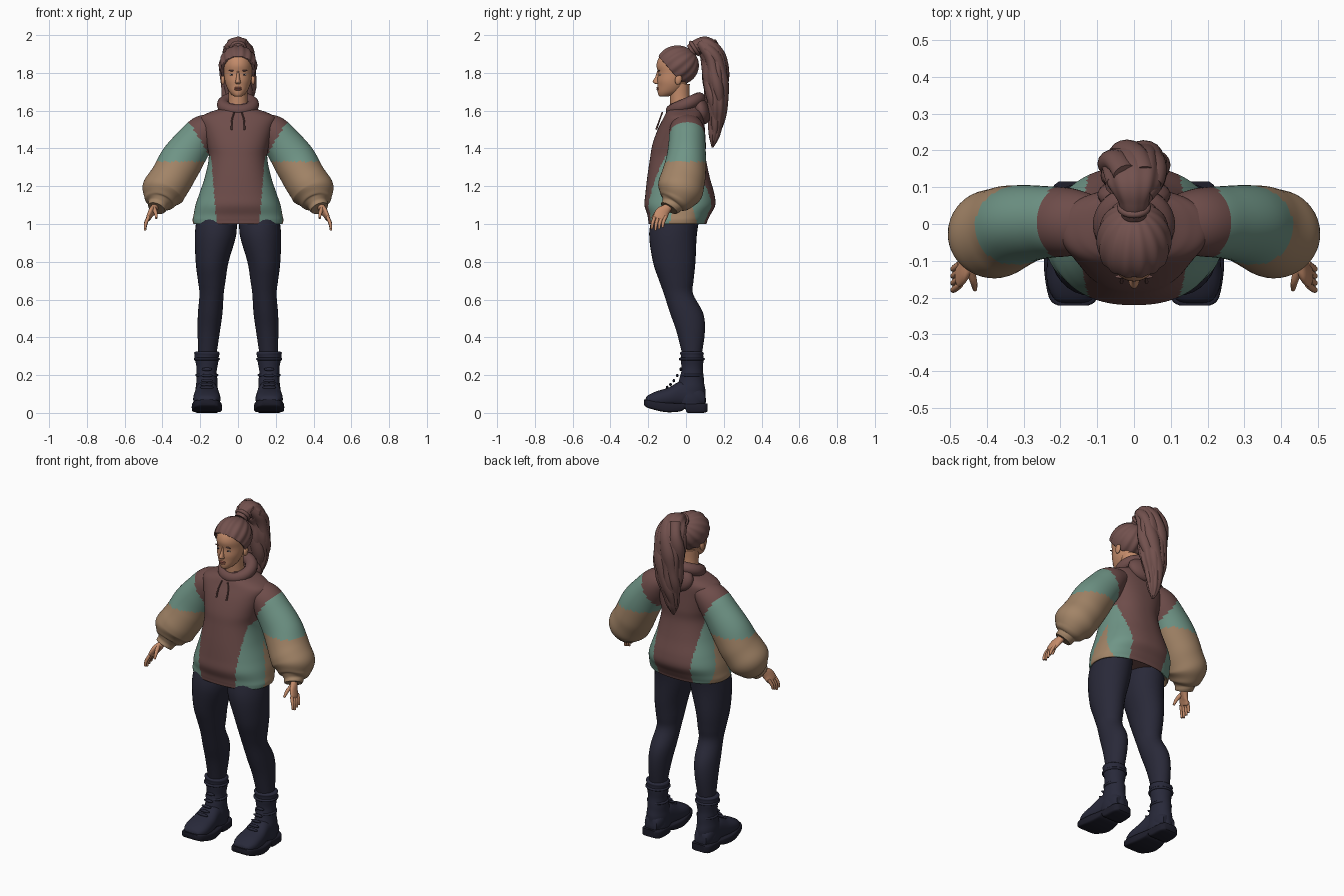
import bpy, bmesh, math
from mathutils import Vector, Matrix

if "Cube" in bpy.data.objects:
    bpy.data.objects.remove(bpy.data.objects["Cube"], do_unlink=True)


def material(name, *rgb):
    mat = bpy.data.materials.new(name)
    mat.use_nodes = True
    mat.diffuse_color = (*rgb, 1)
    shader = next(n for n in mat.node_tree.nodes if n.type == 'BSDF_PRINCIPLED')
    shader.inputs["Base Color"].default_value = (*rgb, 1)
    shader.inputs["Roughness"].default_value = .8
    return mat


MAROON = material("maroon cloth", .155, .073, .068)
GREEN = material("sage cloth", .16, .30, .24)
TAN = material("tan cloth", .36, .23, .135)
SKIN = material("skin", .55, .26, .145)
HAIR = material("hair", .17, .083, .076)
NAVY = material("navy leggings", .022, .022, .04)
BOOT = material("boot leather", .021, .022, .042)
SOLE = material("boot sole", .013, .013, .024)
WHITE = material("eye white", .5, .45, .42)
LIP = material("lip", .38, .13, .09)


def finish(name, bm, mats, mirror=False, paint=None):
    """Turn a bmesh into a smooth object, optionally painted and mirrored."""
    bmesh.ops.recalc_face_normals(bm, faces=bm.faces)
    if paint:
        for f in bm.faces:
            f.material_index = paint(f.calc_center_median())
    mesh = bpy.data.meshes.new(name)
    bm.to_mesh(mesh)
    bm.free()
    for m in mats:
        mesh.materials.append(m)
    mesh.shade_smooth()
    mesh.set_sharp_from_angle(angle=math.radians(50))
    ob = bpy.data.objects.new(name, mesh)
    bpy.context.scene.collection.objects.link(ob)
    if mirror:
        ob.modifiers.new("mirror", 'MIRROR')
    return ob


def smooth_rows(rows, sub):
    """Catmull-Rom interpolation of the section rows."""
    out = []
    for i in range(len(rows) - 1):
        quad = [rows[max(i - 1, 0)], rows[i], rows[i + 1], rows[min(i + 2, len(rows) - 1)]]
        for k in range(sub):
            t = k / sub
            out.append([b + .5 * t * (c - a + t * (2*a - 5*b + 4*c - d + t * (3*(b - c) + d - a)))
                        for a, b, c, d in zip(*quad)])
    return out + [list(rows[-1])]


def loft(name, rows, mats, axis='x', segs=24, sub=4, power=2, bump=None, paint=None, mirror=False):
    """Skin sections (x, y, z, radius a, radius b); flat-z, flat-y or across the path."""
    pts = smooth_rows(rows, sub)
    bm = bmesh.new()
    rings = []
    for i, p in enumerate(pts):
        if axis == 'flat_z':
            u, v = Vector((1, 0, 0)), Vector((0, 1, 0))
        elif axis == 'flat_y':
            u, v = Vector((1, 0, 0)), Vector((0, 0, 1))
        else:
            t = (Vector(pts[min(i + 1, len(pts) - 1)][:3]) - Vector(pts[max(i - 1, 0)][:3])).normalized()
            v = Vector((1, 0, 0)) if axis == 'x' else Vector((0, 1, 0))
            v = (v - t * v.dot(t)).normalized()
            u = v.cross(t)
        ring = []
        for k in range(segs):
            a = math.tau * k / segs
            c, s = math.cos(a), math.sin(a)
            f = bump(a, i / len(pts)) if bump else 1
            c = math.copysign(abs(c) ** (2 / power), c) * max(p[3], .002) * f
            s = math.copysign(abs(s) ** (2 / power), s) * max(p[4], .002) * f
            ring.append(bm.verts.new(Vector(p[:3]) + u * c + v * s))
        rings.append(ring)
    for r, q in zip(rings, rings[1:]):
        for k in range(segs):
            n = (k + 1) % segs
            bm.faces.new((r[k], r[n], q[n], q[k]))
    bm.faces.new(rings[0])
    bm.faces.new(rings[-1])
    return finish(name, bm, mats, mirror, paint)


def stack(rows):
    """(z, centre x, half width, front y, back y) to section rows."""
    return [(x, (f + b) / 2, z, w, (b - f) / 2) for z, x, w, f, b in rows]


def along(rows):
    """(y, centre x, half width, low z, high z) to section rows."""
    return [(x, y, (lo + hi) / 2, w, (hi - lo) / 2) for y, x, w, lo, hi in rows]


def blob(name, mat, loc, radii, mirror=False, tilt=0):
    bm = bmesh.new()
    bmesh.ops.create_uvsphere(bm, u_segments=20, v_segments=12, radius=1)
    bm.transform(Matrix.Translation(loc) @ Matrix.Rotation(tilt, 4, 'X') @ Matrix.Diagonal((*radii, 1)))
    return finish(name, bm, [mat], mirror)


def torus(name, mat, loc, major, minor, tilt, mirror=False):
    bm = bmesh.new()
    rot = Matrix.Translation(loc) @ Matrix.Rotation(tilt, 4, 'X')
    grid = [[bm.verts.new(rot @ Vector(((major + minor * math.cos(b)) * math.cos(a),
                                        (major + minor * math.cos(b)) * math.sin(a), minor * math.sin(b))))
             for b in (math.tau * j / 12 for j in range(12))] for a in (math.tau * i / 32 for i in range(32))]
    for i in range(32):
        for j in range(12):
            p, q, m = grid[i], grid[(i + 1) % 32], (j + 1) % 12
            bm.faces.new((p[j], q[j], q[m], p[m]))
    return finish(name, bm, [mat], mirror)


# Sweatshirt: colour panels by position
def panel(c):
    x, z = abs(c.x), c.z
    if z > 1.36:
        return 0 if x < .26 + .6 * (z - 1.545) else 1
    if x < .115 + .08 * (z - 1.02):
        return 0
    return 2 if abs(c.y + .015) < .3 * (1.25 - z) else 1


def sleeve_panel(c):
    return 2 if c.z < 1.33 else 0 if c.x < .26 + .6 * (c.z - 1.545) else 1


CLOTH = [MAROON, GREEN, TAN]
loft("sweatshirt_body", stack([
    (1.03, 0, .2, -.17, .08), (1.0, 0, .232, -.195, .105), (1.02, 0, .24, -.2, .115),
    (1.05, 0, .235, -.205, .13), (1.1, 0, .225, -.22, .155), (1.16, 0, .205, -.215, .15),
    (1.25, 0, .175, -.205, .125), (1.35, 0, .155, -.19, .105), (1.42, 0, .165, -.178, .105),
    (1.5, 0, .185, -.15, .1), (1.56, 0, .2, -.12, .095), (1.59, 0, .155, -.105, .09),
    (1.61, 0, .1, -.09, .085), (1.64, 0, .07, -.08, .07)]),
    CLOTH, 'flat_z', segs=128, sub=8, power=2.3, paint=panel)


def folds(a, t):
    return 1 + .035 * max(0, t - .4) * 2 * math.sin(t * 42 + 1.5 * math.sin(a))


loft("sleeve", [
    (.12, 0, 1.53, .06, .08), (.18, .005, 1.49, .09, .093), (.24, .005, 1.42, .102, .098),
    (.3, 0, 1.335, .114, .106), (.35, -.015, 1.245, .113, .118), (.395, -.035, 1.175, .115, .12),
    (.415, -.06, 1.125, .085, .088), (.422, -.073, 1.105, .056, .06), (.432, -.088, 1.082, .048, .05)],
    CLOTH, 'y', segs=48, sub=8, bump=folds, paint=sleeve_panel, mirror=True)
torus("hood_collar", MAROON, (0, -.002, 1.632), .078, .034, .42)
blob("hood_drape", MAROON, (0, .08, 1.6), (.1, .045, .075), tilt=.3)
loft("drawstring", [(.02, -.125, 1.592, .004, .004), (.032, -.14, 1.55, .004, .004),
                    (.034, -.158, 1.5, .005, .005)], [MAROON], segs=8, mirror=True)

# Leggings
loft("legging", stack([
    (1.07, .112, .1, -.17, .08), (.95, .118, .11, -.195, .058), (.8, .137, .087, -.175, .05),
    (.7, .139, .073, -.142, .04), (.63, .14, .064, -.117, .037), (.53, .147, .065, -.085, .09),
    (.43, .155, .059, -.05, .1), (.29, .163, .046, -.015, .08)]),
    [NAVY], 'flat_z', segs=32, mirror=True)

# Boots
loft("boot_shaft", stack([
    (.325, .165, .055, -.018, .08), (.32, .165, .066, -.03, .092), (.295, .165, .064, -.028, .092),
    (.22, .165, .053, -.025, .09), (.15, .165, .057, -.045, .098), (.09, .165, .06, -.07, .104),
    (.04, .165, .058, -.06, .104)]),
    [BOOT], 'flat_z', segs=32, mirror=True, bump=lambda a, t: 1 + .02 * math.sin(t * 38 + math.cos(a)))
loft("boot_foot", along([
    (-.215, .165, .02, .055, .07), (-.205, .165, .05, .045, .09), (-.16, .165, .071, .03, .113),
    (-.09, .165, .07, .03, .135), (-.02, .165, .06, .03, .17), (.06, .165, .055, .03, .15),
    (.1, .165, .04, .04, .11)]), [BOOT], 'flat_y', power=2.4, mirror=True)
loft("boot_sole", along([
    (-.222, .165, .04, .042, .07), (-.2, .165, .066, .026, .068), (-.11, .165, .08, .004, .055),
    (-.03, .165, .07, .008, .05), (-.005, .165, .064, .022, .05), (.01, .165, .063, 0, .05),
    (.09, .165, .06, 0, .05), (.115, .165, .04, .008, .05)]),
    [SOLE], 'flat_y', segs=32, power=6, mirror=True)
for i in range(5):
    y, z = -.1 + .018 * i, .135 + .012 * i + .003 * i * i
    blob(f"boot_lace_{i + 1}", BOOT, (.165, y, z), (.036 - .002 * i, .007, .009), True)
for z, w in ((.285, .062), (.2, .054)):
    torus("boot_strap", BOOT, (.165, .031, z), w, .007, 0, True)

# Hands
loft("palm", [(.428, -.08, 1.11, .022, .02), (.443, -.1, 1.085, .024, .019), (.46, -.125, 1.06, .036, .016),
              (.473, -.138, 1.035, .036, .013), (.476, -.142, 1.025, .03, .01)], [SKIN], mirror=True)
for i in range(4):
    y, drop = -.165 + .019 * i, .07 - .008 * abs(i - 1)
    loft(f"finger_{i + 1}", [(.472, y, 1.04, .009, .009), (.488, y - .012, 1.035 - drop / 2, .009, .009),
                             (.492, y - .016, 1.035 - drop, .006, .006)], [SKIN], segs=10, mirror=True)
loft("thumb", [(.447, -.12, 1.085, .013, .012), (.436, -.155, 1.06, .011, .01),
               (.432, -.178, 1.03, .006, .006)], [SKIN], segs=12, mirror=True)

# Head and face
loft("neck", stack([(1.57, 0, .06, -.08, .05), (1.66, 0, .05, -.085, .02), (1.74, 0, .052, -.09, .02)]),
     [SKIN], 'flat_z')
loft("head", stack([
    (1.674, 0, .012, -.135, -.11), (1.68, 0, .028, -.145, -.07), (1.7, 0, .047, -.15, -.025),
    (1.73, 0, .062, -.15, 0), (1.76, 0, .07, -.152, .012), (1.8, 0, .075, -.149, .035),
    (1.84, 0, .077, -.156, .045), (1.88, 0, .071, -.144, .04), (1.91, 0, .055, -.115, .015),
    (1.925, 0, .02, -.08, -.02)]), [SKIN], 'flat_z', segs=40)
loft("nose", stack([(1.81, 0, .006, -.153, -.13), (1.78, 0, .009, -.162, -.13), (1.756, 0, .013, -.176, -.13),
                    (1.746, 0, .015, -.17, -.13), (1.74, 0, .008, -.158, -.13)]), [SKIN], 'flat_z', segs=16)
blob("eye", WHITE, (.032, -.137, 1.79), (.013, .006, .0055), True)
blob("iris", SOLE, (.032, -.141, 1.79), (.005, .003, .005), True)
blob("eyebrow", HAIR, (.033, -.143, 1.812), (.019, .005, .0035), True)
blob("upper_lip", LIP, (0, -.149, 1.721), (.021, .008, .005))
blob("lower_lip", LIP, (0, -.148, 1.712), (.018, .009, .006))
blob("ear", SKIN, (.08, -.04, 1.765), (.011, .018, .028), True, -.2)

# Swept-back hair, grooved towards the tie and cut along the hairline
bm = bmesh.new()
bmesh.ops.create_uvsphere(bm, u_segments=96, v_segments=32, radius=1)
for v in bm.verts:
    wave = 1 + .025 * math.cos(14 * math.atan2(v.co.y, v.co.x))
    v.co.x *= wave
    v.co.y *= wave
bm.transform(Matrix.Translation((0, -.045, 1.84)) @ Matrix.Diagonal((.1, .113, .105, 1))
             @ Matrix.Rotation(-math.radians(50), 4, 'X'))
bmesh.ops.bisect_plane(bm, geom=bm.verts[:] + bm.edges[:] + bm.faces[:], plane_co=(0, 0, 1.72),
                       plane_no=(0, 1.15, 1), clear_inner=True)
cap = finish("swept_hair", bm, [HAIR])
shell = cap.modifiers.new("thickness", 'SOLIDIFY')
shell.thickness, shell.offset = .02, -1

# Ponytail: grooved core with twisting locks
tail = [(0, .025, 1.915, .034, .034), (0, .06, 1.938, .04, .042), (0, .105, 1.935, .055, .07),
        (0, .148, 1.87, .062, .085), (0, .155, 1.77, .066, .088), (0, .163, 1.66, .058, .08),
        (-.01, .16, 1.56, .043, .058), (-.015, .15, 1.47, .028, .036), (-.015, .14, 1.405, .005, .006)]
loft("ponytail", tail, [HAIR], segs=72, sub=8,
     bump=lambda a, t: 1 + .06 * t ** .5 * math.sin(9 * a + 7 * t) + .05 * math.sin(t * 30) * t)
for k in range(6):
    lock = []
    for i, (x, y, z, a, b) in enumerate(tail[2:]):
        turn = math.tau * k / 6 + .45 * i
        lock.append((x + .66 * b * math.cos(turn), y + .62 * a * math.sin(turn), z + .012 * (k % 3),
                     a * .5, b * .45))
    loft(f"hair_lock_{k + 1}", lock, [HAIR], segs=16, sub=6, bump=lambda a, t: 1 + .1 * math.sin(t * 22 + k))
torus("hair_tie", HAIR, (0, .045, 1.93), .036, .01, -1)
